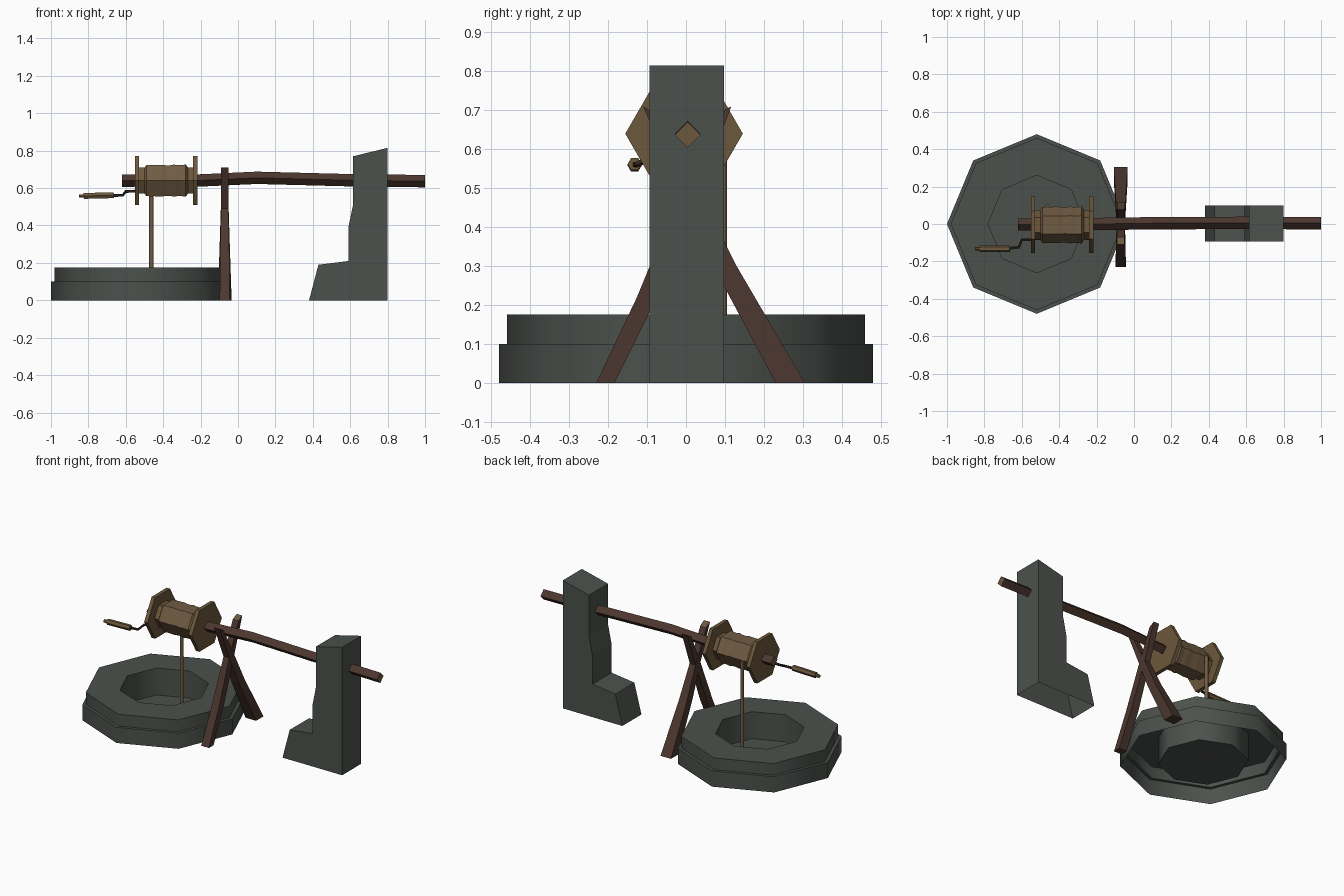
import bpy, bmesh, math, random
from mathutils import Vector

if "Cube" in bpy.data.objects:
    bpy.data.objects.remove(bpy.data.objects["Cube"])
random.seed(3)


def material(name, r, g, b):
    m = bpy.data.materials.new(name)
    m.diffuse_color = (r, g, b, 1)
    m.use_nodes = True
    m.node_tree.nodes["Principled BSDF"].inputs["Base Color"].default_value = m.diffuse_color
    return m


STONE = material("grey green stone", 0.072, 0.083, 0.073)
DARK = material("dark brown timber", 0.072, 0.038, 0.028)
TAN = material("tan cut wood", 0.150, 0.098, 0.045)
ROPE = material("rope", 0.160, 0.105, 0.055)
IRON = material("dark iron", 0.030, 0.022, 0.018)


def finish(name, bm, mats, smooth=None):
    bmesh.ops.recalc_face_normals(bm, faces=bm.faces[:])
    me = bpy.data.meshes.new(name)
    bm.to_mesh(me)
    bm.free()
    for m in mats:
        me.materials.append(m)
    ob = bpy.data.objects.new(name, me)
    bpy.context.collection.objects.link(ob)
    if smooth:
        bpy.context.view_layer.objects.active = ob
        ob.select_set(True)
        bpy.ops.object.shade_smooth_by_angle(angle=math.radians(smooth))
        ob.select_set(False)
    return ob


def loft(name, rings, mats, caps=(True, True), cap_mats=(0, 0), smooth=None):
    """Skin a list of equal-sized point rings and close the chosen ends."""
    bm = bmesh.new()
    vs = [[bm.verts.new(p) for p in ring] for ring in rings]
    n = len(vs[0])
    for a, b in zip(vs, vs[1:]):
        for i in range(n):
            j = (i + 1) % n
            bm.faces.new((a[i], a[j], b[j], b[i]))
    for ring, use, mi in zip((vs[0], vs[-1]), caps, cap_mats):
        if use:
            bm.faces.new(ring).material_index = mi
    return finish(name, bm, mats, smooth)


def ring_x(x, y, z, r, n):
    """Polygon across the x axis with corners pointing along y."""
    return [(x, y + r * math.cos(k * math.tau / n), z + r * math.sin(k * math.tau / n))
            for k in range(n)]


def ring_z(x, y, z, r, n):
    return [(x + r * math.cos(k * math.tau / n), y + r * math.sin(k * math.tau / n), z)
            for k in range(n)]


# Octagonal well: stepped outer wall, rim, inner wall and floor, open beneath
profile = [(0.48, 0), (0.48, 0.10), (0.46, 0.10), (0.46, 0.175), (0.26, 0.175), (0.26, 0.003)]
loft("well", [ring_z(-0.52, 0, z, r, 8) for r, z in profile], [STONE],
     caps=(False, True), smooth=50)

# Stone post with a stepped foot, open beneath
outline = [(0.38, 0), (0.43, 0.19), (0.59, 0.21), (0.59, 0.39), (0.615, 0.51),
           (0.615, 0.77), (0.80, 0.815), (0.80, 0)]
bm = bmesh.new()
front = [bm.verts.new((x, -0.094, z)) for x, z in outline]
back = [bm.verts.new((x, 0.098, z)) for x, z in outline]
bm.faces.new(front)
bm.faces.new(back[::-1])
for i in range(len(outline) - 1):
    bm.faces.new((front[i], front[i + 1], back[i + 1], back[i]))
finish("stone_post", bm, [STONE])

# Slightly bowed beam with pale cut ends
beam = [(-0.62, -0.003, 0.64), (-0.2, 0.0, 0.641), (0.1, 0.004, 0.655),
        (0.6, 0.006, 0.642), (1.0, 0.004, 0.637)]
loft("beam", [ring_x(x, y, z, 0.033, 4) for x, y, z in beam], [DARK, TAN], cap_mats=(1, 1))


# Crossed support poles, thick at the foot, pale on top
def pole(name, stations):
    rings = []
    for y, z, wx, wy, tilt in stations:
        rings.append([(-0.071 + sx * wx / 2, y + sy * wy / 2, z + sy * tilt)
                      for sx, sy in ((-1, -1), (1, -1), (1, 1), (-1, 1))])
    loft(name, rings, [DARK, TAN], cap_mats=(0, 1))


pole("support_pole_back", [(0.268, 0, 0.074, 0.075, 0), (0.10, 0.30, 0.054, 0.060, 0),
                           (0.01, 0.49, 0.042, 0.050, 0), (-0.092, 0.70, 0.042, 0.036, -0.010)])
pole("support_pole_front", [(-0.207, 0, 0.054, 0.047, 0), (-0.10, 0.22, 0.050, 0.052, 0),
                            (0.01, 0.49, 0.040, 0.050, 0), (0.097, 0.70, 0.040, 0.038, 0.010)])

# Winding spool: hexagonal flanges and core
CY, CZ = -0.005, 0.64
for name, x in (("flange_left", -0.54), ("flange_right", -0.228)):
    loft(name, [ring_x(x + d, CY, CZ, 0.151, 6) for d in (-0.012, 0.012)], [TAN])
loft("spool_core", [ring_x(x, CY, CZ, 0.08, 6) for x in (-0.53, -0.235)], [TAN])

# Wound rope: slightly uneven coils with rounded ends
coil = [ring_x(-0.50, CY, CZ, 0.080, 6)]
for k in range(11):
    x = -0.49 + 0.21 * k / 10
    coil.append(ring_x(x, CY, CZ, 0.097 + random.uniform(-0.003, 0.003), 6))
coil.append(ring_x(-0.268, CY, CZ, 0.082, 6))
loft("rope_coil", coil, [ROPE], smooth=30)

# Rope hanging off the back of the spool into the well
loft("hanging_rope", [ring_z(-0.463, 0.095, z, 0.012, 6) for z in (0.0, 0.64)], [ROPE], smooth=65)


# Crank: bent iron rod, wooden grip and end tip
def tube(name, pts, r, n, mat):
    pts = [Vector(p) for p in pts]
    rings = []
    for i, p in enumerate(pts):
        d = (pts[min(i + 1, len(pts) - 1)] - pts[max(i - 1, 0)]).normalized()
        u = d.cross(Vector((0, 0, 1))).normalized()
        v = d.cross(u)
        rings.append([p + r * (u * math.cos(k * math.tau / n) + v * math.sin(k * math.tau / n))
                      for k in range(n)])
    loft(name, rings, [mat])


tube("crank_rod", [(-0.54, -0.085, 0.584), (-0.60, -0.085, 0.582),
                   (-0.615, -0.125, 0.562), (-0.68, -0.132, 0.560)], 0.008, 5, IRON)
tube("crank_grip", [(-0.825, -0.132, 0.558), (-0.664, -0.132, 0.562)], 0.018, 6, TAN)
tube("crank_tip", [(-0.85, -0.132, 0.557), (-0.82, -0.132, 0.558)], 0.010, 6, TAN)
